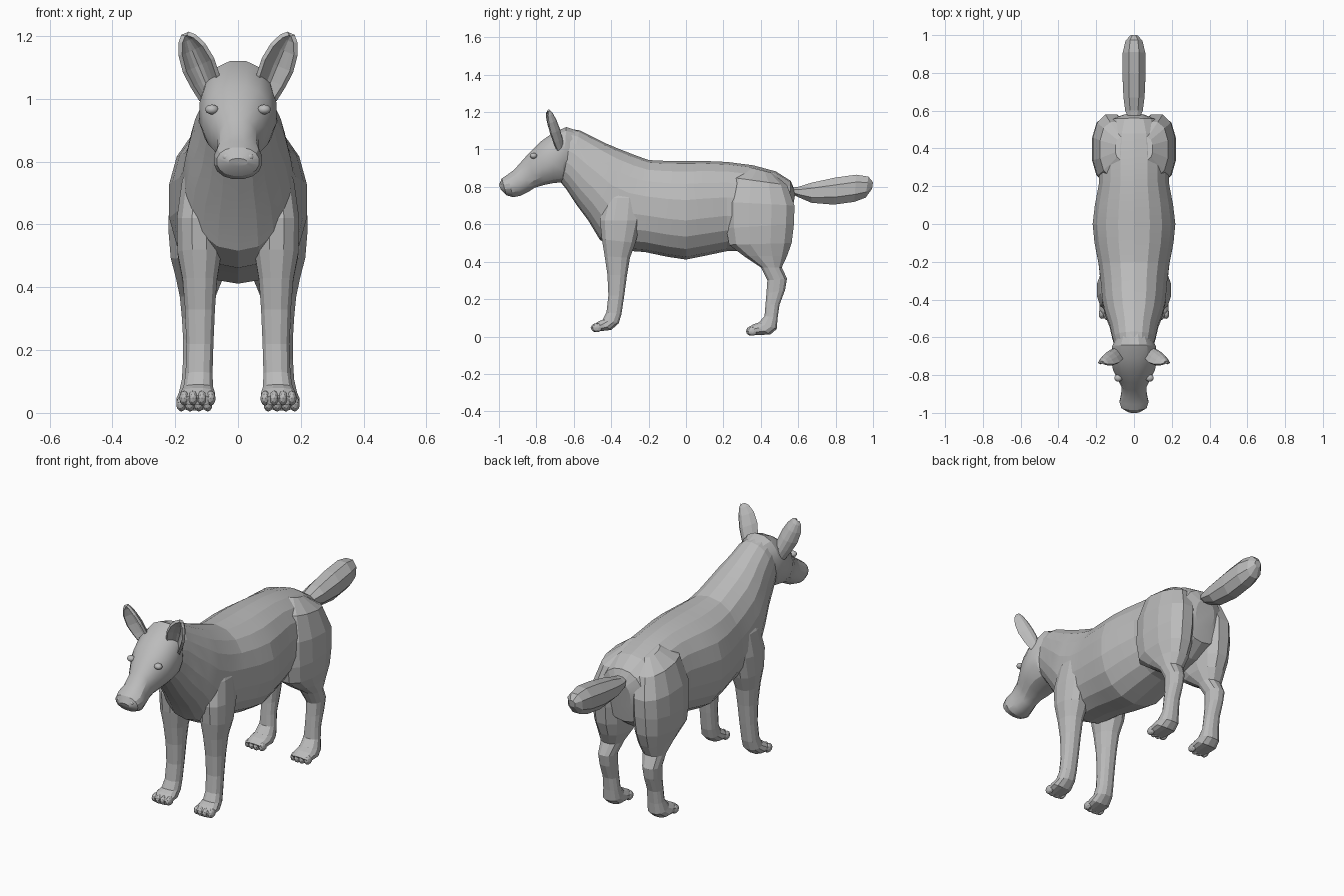
import bpy, bmesh, math
from mathutils import Vector, Matrix

cube = bpy.data.objects.get("Cube")
if cube:
    bpy.data.objects.remove(cube, do_unlink=True)

# Single coat colour
coat = bpy.data.materials.new("plain_grey")
coat.use_nodes = True
coat.diffuse_color = (0.5, 0.5, 0.5, 1)
coat.node_tree.nodes["Principled BSDF"].inputs["Base Color"].default_value = coat.diffuse_color


def finish(name, bm, mirrored=False, smooth_angle=None):
    """Turn a bmesh into a named object, optionally mirrored across x."""
    bmesh.ops.recalc_face_normals(bm, faces=bm.faces)
    mesh = bpy.data.meshes.new(name)
    bm.to_mesh(mesh)
    bm.free()
    mesh.materials.append(coat)
    obj = bpy.data.objects.new(name, mesh)
    bpy.context.collection.objects.link(obj)
    if mirrored:
        obj.modifiers.new("mirror", "MIRROR").use_mirror_merge = False
    if smooth_angle:
        bpy.ops.object.select_all(action="DESELECT")
        obj.select_set(True)
        bpy.context.view_layer.objects.active = obj
        bpy.ops.object.shade_smooth_by_angle(angle=math.radians(smooth_angle))
    return obj


def power(value, exponent):
    return math.copysign(abs(value) ** exponent, value)


def loft(name, rings, sides, roundness=0.9, mirrored=False, smooth_angle=None):
    """Skin rings given as: y, z of one edge, y, z of the other, inner x, outer x."""
    bm = bmesh.new()
    loops = []
    for ya, za, yb, zb, x_in, x_out in rings:
        loop = []
        for i in range(sides):
            angle = math.tau * (i + 0.5) / sides
            across = power(math.cos(angle), roundness)
            along = power(math.sin(angle), roundness)
            # stretch so that the facets reach the given outline
            along /= power(math.cos(math.pi / sides), roundness)
            loop.append(bm.verts.new((
                (x_in + x_out) / 2 + across * (x_out - x_in) / 2,
                (ya + yb) / 2 + along * (ya - yb) / 2,
                (za + zb) / 2 + along * (za - zb) / 2)))
        loops.append(loop)
    for a, b in zip(loops, loops[1:]):
        for i in range(sides):
            j = (i + 1) % sides
            bm.faces.new((a[i], a[j], b[j], b[i]))
    bm.faces.new(loops[0])
    bm.faces.new(loops[-1])
    return finish(name, bm, mirrored, smooth_angle)


def centred(rings):
    """Expand a half width into matching left and right x limits."""
    return [(*ring[:4], -ring[4], ring[4]) for ring in rings]


def blobs(name, centres, size, detail=2, smooth_angle=None):
    """A mirrored group of small ellipsoids."""
    bm = bmesh.new()
    for centre in centres:
        matrix = Matrix.Translation(centre) @ Matrix.Diagonal((*size, 1))
        bmesh.ops.create_icosphere(bm, subdivisions=detail, radius=1, matrix=matrix)
    return finish(name, bm, True, smooth_angle)


# Trunk and neck, from rump to throat
loft("body", centred([
    (.585, .77, .56, .62, .06),
    (.56, .83, .545, .54, .13),
    (.48, .88, .46, .48, .17),
    (.36, .912, .36, .46, .185),
    (.22, .93, .22, .46, .187),
    (.1, .935, .1, .435, .21),
    (0, .935, 0, .415, .222),
    (-.1, .935, -.1, .43, .212),
    (-.2, .94, -.22, .455, .19),
    (-.27, .965, -.36, .465, .178),
    (-.36, 1, -.46, .52, .17),
    (-.43, 1.03, -.52, .62, .155),
    (-.5, 1.065, -.58, .7, .13),
    (-.57, 1.1, -.64, .79, .115),
    (-.63, 1.11, -.68, .84, .1),
]), 18, smooth_angle=8)

# Head, from nape to nose
loft("head", centred([
    (-.58, 1.1, -.62, .87, .09),
    (-.64, 1.12, -.66, .825, .118),
    (-.71, 1.09, -.71, .82, .125),
    (-.78, 1.04, -.76, .81, .113),
    (-.84, .98, -.81, .795, .085),
    (-.88, .935, -.84, .775, .067),
    (-.92, .89, -.885, .752, .069),
    (-.955, .865, -.925, .745, .078),
    (-.985, .845, -.96, .755, .068),
    (-1, .81, -.99, .785, .03),
]), 16, smooth_angle=25)

# Shoulder, foreleg and paw
loft("front_legs", [
    (-.38, .86, -.26, .85, .05, .12),
    (-.43, .74, -.24, .74, .05, .18),
    (-.46, .62, -.24, .62, .05, .197),
    (-.45, .52, -.27, .5, .05, .195),
    (-.435, .43, -.3, .42, .065, .178),
    (-.42, .33, -.315, .33, .072, .17),
    (-.415, .22, -.33, .22, .077, .166),
    (-.425, .13, -.345, .12, .08, .168),
    (-.445, .09, -.36, .07, .078, .175),
    (-.47, .08, -.4, .035, .072, .185),
    (-.5, .055, -.49, .025, .078, .18),
], 12, 0.85, mirrored=True)

# Haunch, hock and hind paw
loft("hind_legs", [
    (.34, .905, .46, .875, .02, .1),
    (.25, .85, .54, .81, .02, .182),
    (.215, .72, .58, .7, .02, .22),
    (.215, .58, .577, .6, .02, .225),
    (.23, .49, .565, .5, .03, .217),
    (.31, .43, .54, .43, .045, .2),
    (.4, .37, .512, .37, .07, .187),
    (.435, .3, .54, .31, .09, .18),
    (.43, .23, .53, .25, .095, .176),
    (.425, .17, .5, .17, .095, .176),
    (.42, .11, .49, .1, .09, .18),
    (.39, .075, .485, .04, .085, .19),
    (.36, .065, .45, .01, .08, .198),
    (.325, .045, .35, .008, .086, .192),
], 12, 0.85, mirrored=True)

# Toes: four per paw, the middle pair reaching further forward
for name, x, y, z in (("front_toes", .129, -.485, .047), ("hind_toes", .139, .345, .028)):
    blobs(name, [(x + k * .028, y + abs(k) * .007, z) for k in (-1.5, -.5, .5, 1.5)],
          (.016, .028, .024))

# Tail, thin at the root and full at the end
loft("tail", centred([
    (.56, .795, .56, .765, .03),
    (.6, .8, .6, .745, .05),
    (.67, .822, .67, .715, .06),
    (.8, .85, .79, .705, .066),
    (.91, .865, .9, .72, .064),
    (.975, .855, .96, .742, .048),
    (1, .825, .995, .79, .02),
]), 8)

# Ears: cupped leaf shells opening forward
bm = bmesh.new()
base, tip = Vector((.085, -.675, 1.01)), Vector((.167, -.735, 1.205))
side = Vector((.85, .1, -.38)).normalized()
columns = 7
rows = []
for t, width in ((0, .036), (.25, .045), (.5, .049), (.75, .041), (.92, .025), (1, .008)):
    row = []
    for c in range(columns):
        s = 2 * c / (columns - 1) - 1
        cup = Vector((0, -1, 0)) * width * (s * s - .5)
        row.append(bm.verts.new(base.lerp(tip, t) + side * width * s + cup))
    rows.append(row)
for a, b in zip(rows, rows[1:]):
    for i in range(columns - 1):
        bm.faces.new((a[i], a[i + 1], b[i + 1], b[i]))
ears = finish("ears", bm, True)
shell = ears.modifiers.new("thickness", "SOLIDIFY")
shell.thickness = .014
shell.offset = 0

# Eyes and nostril rims
blobs("eyes", [(.083, -.815, .966)], (.022, .02, .016), smooth_angle=40)
blobs("nostrils", [(.037, -.98, .815)], (.014, .012, .012), smooth_angle=40)
